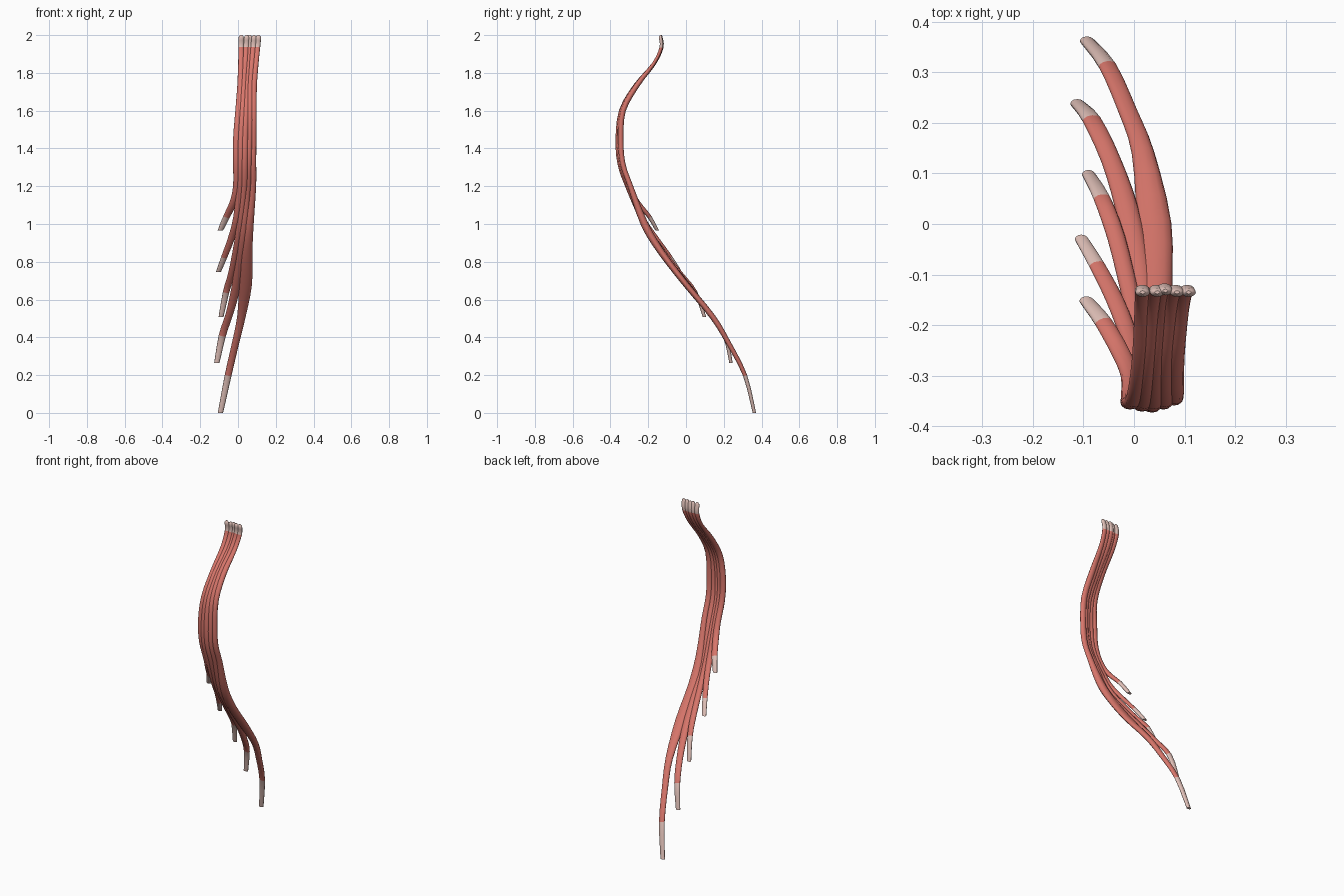
import bpy, bmesh, math
from mathutils import Vector


def material(name, rgb):
    m = bpy.data.materials.new(name)
    m.diffuse_color = (*rgb, 1)
    return m


RED = material("muscle red", (0.70, 0.185, 0.15))
TENDON = material("tendon pale pink", (0.75, 0.53, 0.48))
SIDES = 12

# Shared upper course of all strands: z, y
UPPER = [(1.2, -0.302), (1.32, -0.343), (1.45, -0.353), (1.6, -0.338),
         (1.73, -0.265), (1.85, -0.17), (1.935, -0.131), (1.985, -0.135)]


def smooth_path(pts, steps=3):
    """Catmull-Rom interpolation through the control points."""
    out = []
    for i in range(len(pts) - 1):
        p0, p1, p2, p3 = (pts[max(i - 1, 0)], pts[i], pts[i + 1],
                          pts[min(i + 2, len(pts) - 1)])
        for s in range(steps):
            t = s / steps
            out.append(0.5 * (2 * p1 + (p2 - p0) * t
                              + (2 * p0 - 5 * p1 + 4 * p2 - p3) * t * t
                              + (3 * p1 - p0 - 3 * p2 + p3) * t ** 3))
    return out + [pts[-1]]


def strand(name, lower, upper_x, dy, tendon_z, top_y=0.0):
    """lower: x, y, z, width, thickness; upper_x: x at z 1.2, 1.45, 1.73, 1.985."""
    pts = [Vector(p) for p in lower]
    keys = [1.2, 1.45, 1.73, 1.985]
    for z, y in UPPER:
        k = min(sum(z >= v for v in keys[1:]), 2)
        t = (z - keys[k]) / (keys[k + 1] - keys[k])
        x = upper_x[k] * (1 - t) + upper_x[k + 1] * t
        fade = max(0.0, min(1.0, (1.85 - z) / 0.4))
        w = 0.036 if z < 1.8 else 0.029
        th = 0.028 if z < 1.8 else 0.018
        pts.append(Vector((x, y + dy * fade + top_y * (1 - fade), z, w, th)))
    path = smooth_path(pts)
    # rounded upper tip
    top = path[-1]
    for dz, f in ((0.009, 0.8), (0.015, 0.35)):
        path.append(Vector((top[0], top[1], top[2] + dz, top[3] * f, top[4] * f)))

    bm = bmesh.new()
    rings = []
    for i, p in enumerate(path):
        a, b = path[max(i - 1, 0)], path[min(i + 1, len(path) - 1)]
        tangent = (Vector(b[:3]) - Vector(a[:3])).normalized()
        if i == 0 or i >= len(path) - 3:
            tangent = Vector((0, 0, 1))      # ends are cut level
        thick = tangent.cross(Vector((1, 0, 0))).normalized()
        wide = thick.cross(tangent).normalized()
        ring = []
        for s in range(SIDES):
            ang = 2 * math.pi * s / SIDES
            ring.append(bm.verts.new(Vector(p[:3])
                                     + wide * (p[3] / 2 * math.cos(ang))
                                     + thick * (p[4] / 2 * math.sin(ang))))
        rings.append(ring)
    for r0, r1 in zip(rings, rings[1:]):
        for s in range(SIDES):
            n = (s + 1) % SIDES
            bm.faces.new((r0[s], r0[n], r1[n], r1[s]))
    bm.faces.new(rings[0])
    bm.faces.new(rings[-1])
    bmesh.ops.recalc_face_normals(bm, faces=bm.faces)
    # pale tendon at both ends
    for f in bm.faces:
        z = f.calc_center_median().z
        f.material_index = int(z < tendon_z or z > 1.935)
        f.smooth = len(f.verts) == 4
    me = bpy.data.meshes.new(name)
    bm.to_mesh(me)
    bm.free()
    me.materials.append(RED)
    me.materials.append(TENDON)
    ob = bpy.data.objects.new(name, me)
    bpy.context.collection.objects.link(ob)


# Longest strand, outermost
strand("muscle_strand_1",
       [(-0.093, 0.362, 0.0, 0.028, 0.018), (-0.052, 0.312, 0.2, 0.036, 0.022),
        (-0.013, 0.225, 0.37, 0.038, 0.026), (0.018, 0.14, 0.51, 0.045, 0.03),
        (0.04, 0.0, 0.68, 0.068, 0.032), (0.045, -0.13, 0.85, 0.062, 0.036),
        (0.058, -0.22, 1.0, 0.05, 0.04)],
       (0.078, 0.079, 0.082, 0.108), 0.008, 0.21)
strand("muscle_strand_2",
       [(-0.112, 0.238, 0.265, 0.028, 0.018), (-0.083, 0.205, 0.41, 0.038, 0.022),
        (-0.045, 0.125, 0.525, 0.04, 0.026), (-0.014, 0.03, 0.65, 0.046, 0.028),
        (0.01, -0.09, 0.8, 0.046, 0.028), (0.03, -0.21, 0.97, 0.04, 0.028)],
       (0.05, 0.058, 0.063, 0.085), 0.0, 0.41)
strand("muscle_strand_3",
       [(-0.09, 0.098, 0.507, 0.026, 0.018), (-0.063, 0.05, 0.64, 0.034, 0.02),
        (-0.035, -0.027, 0.735, 0.036, 0.024), (-0.01, -0.127, 0.86, 0.036, 0.028),
        (0.01, -0.215, 0.99, 0.036, 0.028)],
       (0.032, 0.036, 0.046, 0.062), -0.006, 0.63, 0.003)
strand("muscle_strand_4",
       [(-0.104, -0.03, 0.745, 0.026, 0.018), (-0.073, -0.082, 0.825, 0.032, 0.02),
        (-0.037, -0.152, 0.92, 0.036, 0.022), (-0.008, -0.23, 1.03, 0.036, 0.028)],
       (0.01, 0.016, 0.03, 0.046), -0.004, 0.82)
# Shortest strand, innermost
strand("muscle_strand_5",
       [(-0.094, -0.152, 0.965, 0.028, 0.018), (-0.06, -0.195, 1.04, 0.036, 0.022),
        (-0.025, -0.257, 1.115, 0.038, 0.026)],
       (-0.008, -0.008, 0.014, 0.017), 0.0, 1.04)
